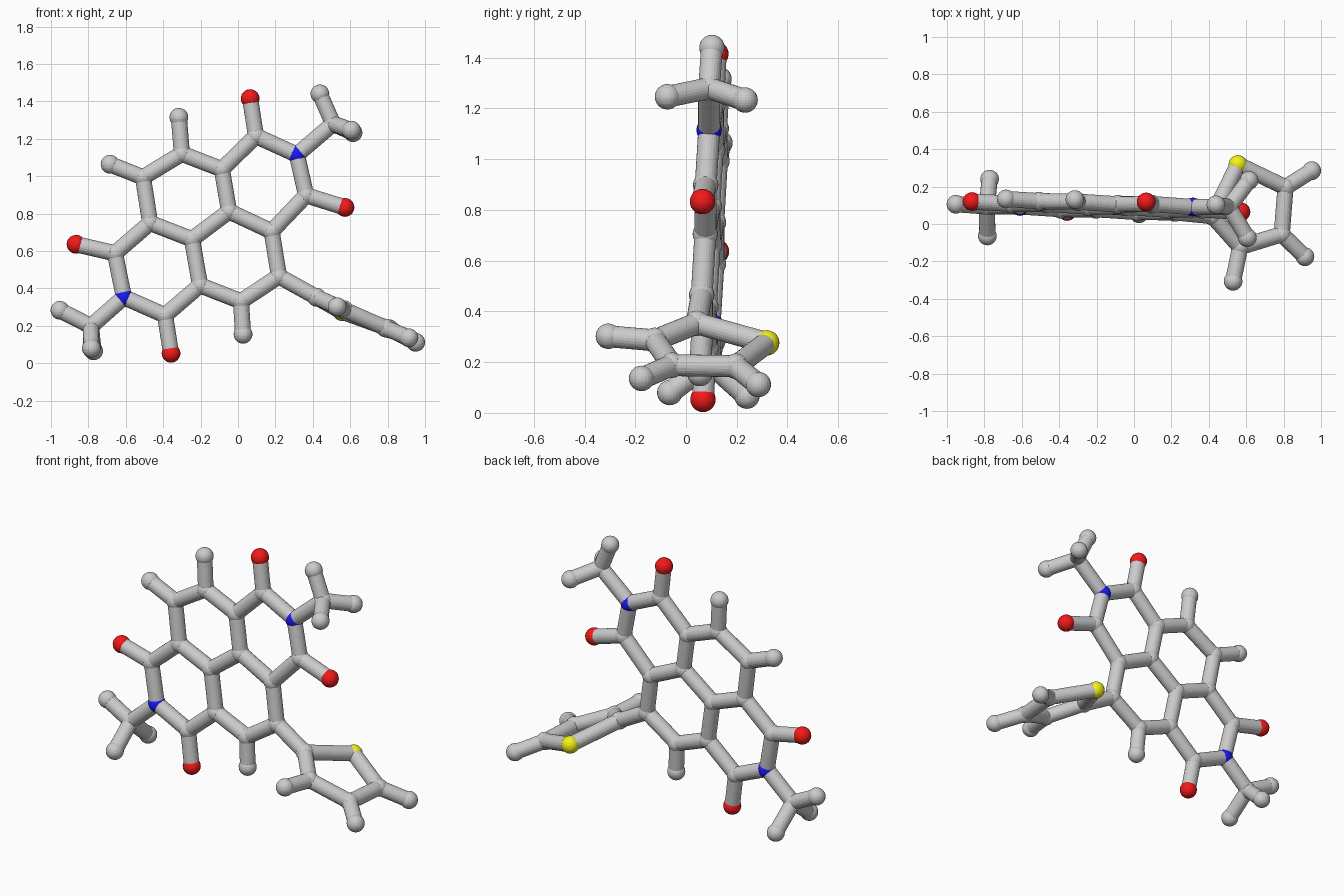
import bpy, bmesh
from mathutils import Vector

if "Cube" in bpy.data.objects:
    bpy.data.objects.remove(bpy.data.objects["Cube"])

ATOM_R, BOND_R = 0.05, 0.043


def material(name, colour):
    m = bpy.data.materials.new(name)
    m.diffuse_color = colour
    m.use_nodes = True
    m.node_tree.nodes["Principled BSDF"].inputs["Base Color"].default_value = m.diffuse_color
    return m


MATS = {"O": material("red", (0.9, 0.01, 0.01, 1)),
        "N": material("blue", (0.01, 0.01, 0.9, 1)),
        "S": material("yellow", (0.9, 0.9, 0.01, 1))}
NAMES = {"C": "carbon_ball", "H": "hydrogen_ball", "O": "oxygen_ball",
         "N": "nitrogen_ball", "S": "sulphur_ball"}


def flat(x, z):
    """Point on the slightly tilted plane of the fused rings."""
    return Vector((x, 0.048 - 0.0453 * x + 0.0515 * z, z))


# Fused ring system: (x, z) on the tilted plane
planar = {
    "C": [(0.096, 1.215), (0.364, 0.898), (0.18, 0.705), (-0.048, 0.812),
          (-0.086, 1.037), (-0.30, 1.12), (-0.508, 0.994), (-0.47, 0.75),
          (-0.246, 0.663), (-0.203, 0.417), (0.016, 0.331), (0.219, 0.465),
          (-0.658, 0.588), (-0.39, 0.256), (0.508, 1.28), (-0.786, 0.198)],
    "N": [(0.315, 1.115), (-0.61, 0.353)],
    "O": [(0.065, 1.415), (0.572, 0.833), (-0.866, 0.636), (-0.358, 0.053)],
    "H": [(-0.316, 1.315), (-0.684, 1.064), (0.027, 0.155),
          (0.438, 1.44), (-0.952, 0.283)],
}
# Out-of-plane methyl hydrogens and the five-sided side ring
spatial = {
    "H": [(0.615, 0.233, 1.233), (0.606, -0.073, 1.246),
          (-0.772, 0.24, 0.066), (-0.784, -0.064, 0.08),
          (0.53, -0.306, 0.302), (0.914, -0.175, 0.136), (0.95, 0.285, 0.112)],
    "C": [(0.42, 0.042, 0.353), (0.567, -0.123, 0.286),
          (0.79, -0.055, 0.188), (0.81, 0.196, 0.184)],
    "S": [(0.556, 0.318, 0.276)],
}
atoms = [(e, flat(*p)) for e, pts in planar.items() for p in pts]
atoms += [(e, Vector(p)) for e, pts in spatial.items() for p in pts]


def finish(name, bm, mat=None):
    me = bpy.data.meshes.new(name)
    bm.to_mesh(me)
    bm.free()
    if mat:
        me.materials.append(mat)
    ob = bpy.data.objects.new(name, me)
    bpy.context.collection.objects.link(ob)
    return ob


# Balls
for elem, pos in atoms:
    bm = bmesh.new()
    bmesh.ops.create_uvsphere(bm, u_segments=24, v_segments=16, radius=ATOM_R)
    finish(NAMES[elem], bm, MATS.get(elem)).location = pos

# Rods between neighbouring balls
for i, (ea, a) in enumerate(atoms):
    for eb, b in atoms[i + 1:]:
        d = b - a
        limit = 0.34 if "S" in (ea, eb) else 0.275
        if d.length > limit or ea == eb == "H":
            continue
        bm = bmesh.new()
        bmesh.ops.create_cone(bm, cap_ends=True, segments=24, radius1=BOND_R,
                              radius2=BOND_R, depth=d.length)
        rod = finish("bond_rod", bm)
        rod.location = (a + b) / 2
        rod.rotation_mode = "QUATERNION"
        rod.rotation_quaternion = d.to_track_quat("Z", "Y")
